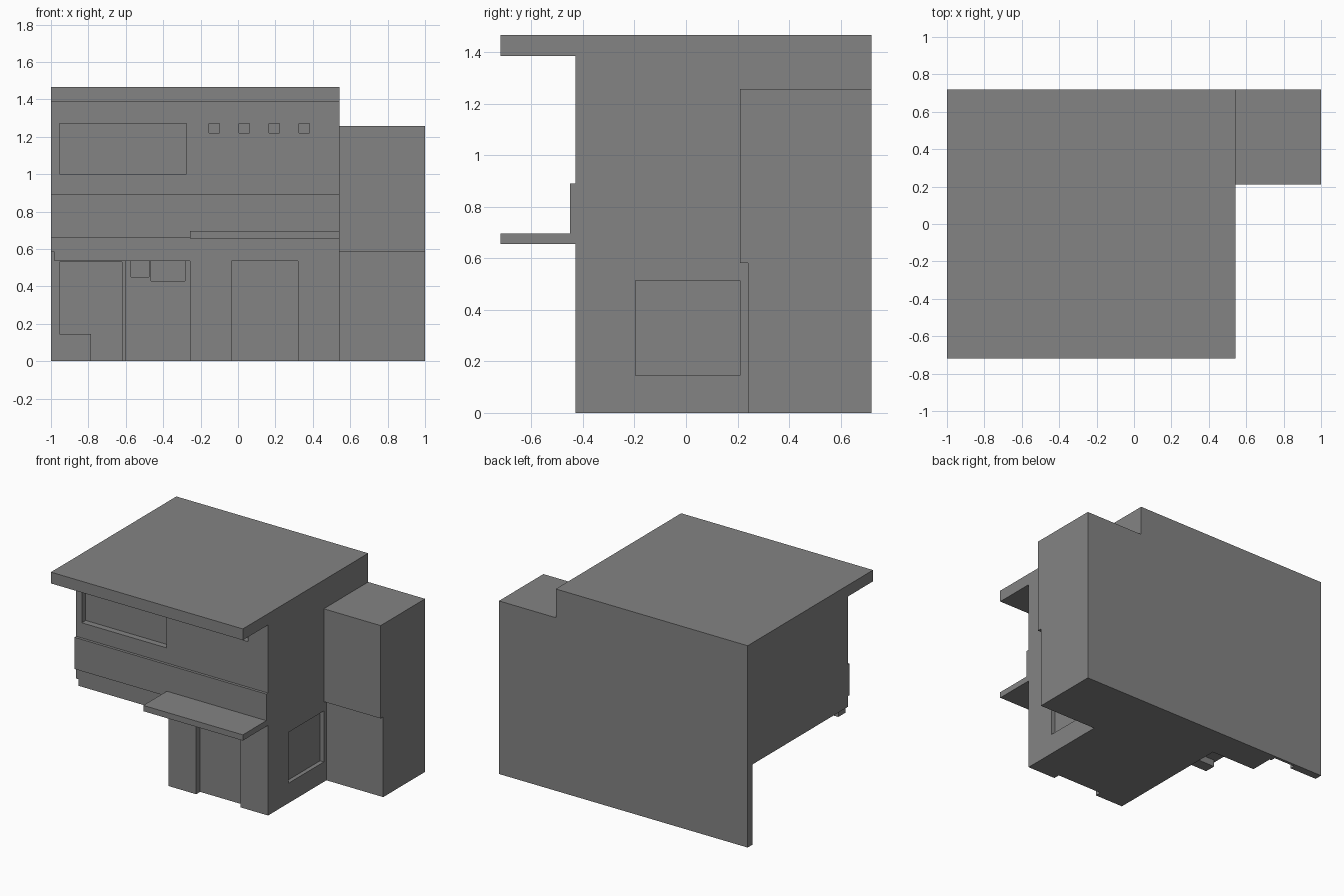
import bpy, bmesh

if "Cube" in bpy.data.objects:
    bpy.data.objects.remove(bpy.data.objects["Cube"])

# Dark grey finish shared by all parts
grey = bpy.data.materials.new("dark_grey")
grey.diffuse_color = (0.23, 0.23, 0.23, 1)
grey.use_nodes = True
grey.node_tree.nodes["Principled BSDF"].inputs["Base Color"].default_value = grey.diffuse_color


def prism(name, profile, x0, x1):
    """Extrude a (y, z) profile along x."""
    bm = bmesh.new()
    face = bm.faces.new([bm.verts.new((x0, y, z)) for y, z in profile])
    side = bmesh.ops.extrude_face_region(bm, geom=[face])["geom"]
    bmesh.ops.translate(bm, vec=(x1 - x0, 0, 0),
                        verts=[v for v in side if isinstance(v, bmesh.types.BMVert)])
    bmesh.ops.recalc_face_normals(bm, faces=bm.faces)
    mesh = bpy.data.meshes.new(name)
    bm.to_mesh(mesh)
    bm.free()
    mesh.materials.append(grey)
    obj = bpy.data.objects.new(name, mesh)
    bpy.context.collection.objects.link(obj)
    return obj


def box(name, x, y, z):
    return prism(name, [(y[0], z[0]), (y[1], z[0]), (y[1], z[1]), (y[0], z[1])], *x)


def cut(target, name, x, y, z):
    """Subtract a box from the target and discard the cutter."""
    cutter = box(name + "_cutter", x, y, z)
    cutter.hide_render = True
    mod = target.modifiers.new(name, "BOOLEAN")
    mod.operation, mod.solver, mod.object = "DIFFERENCE", "EXACT", cutter
    bpy.context.view_layer.objects.active = target
    bpy.ops.object.modifier_apply(modifier=mod.name)
    bpy.data.objects.remove(cutter)


FRONT, BACK = -0.43, 0.72
LEFT, RIGHT = -1.0, 0.543

# Main house with overhanging flat roof
house = prism("house_body", [(FRONT, 0), (BACK, 0), (BACK, 1.467), (-0.72, 1.467),
                             (-0.72, 1.385), (FRONT, 1.385)], LEFT, RIGHT)

# Open carport under the upper floor, deeper at the left
cut(house, "carport", (-1.1, -0.257), (-0.6, 0.5), (-0.1, 0.583))
cut(house, "carport_bay", (-1.1, -0.605), (0.4, 0.665), (-0.1, 0.583))

# Rear carport window and door form one L-shaped recess
cut(house, "carport_window", (-0.955, -0.62), (0.6, 0.70), (0.145, 0.53))
cut(house, "carport_door", (-0.785, -0.62), (0.6, 0.70), (-0.1, 0.2))

# Small recesses in the carport store wall
cut(house, "store_opening_small", (-0.572, -0.475), (0.45, 0.53), (0.45, 0.54))
cut(house, "store_opening_wide", (-0.465, -0.283), (0.45, 0.53), (0.43, 0.54))

# Entrance and upper floor windows
recess = (FRONT - 0.06, FRONT + 0.045)
cut(house, "entrance", (-0.035, 0.322), recess, (-0.1, 0.535))
cut(house, "upper_window", (-0.955, -0.275), recess, (1.0, 1.272))
for i in range(4):
    x = -0.128 + 0.161 * i
    cut(house, "square_window", (x - 0.028, x + 0.028), recess, (1.22, 1.272))

# Side window
cut(house, "side_window", (RIGHT - 0.03, 0.6), (-0.197, 0.21), (0.145, 0.515))

# Carport front beam, facade band and entrance canopy
box("carport_beam", (-0.98, -0.257), (FRONT, -0.35), (0.535, 0.583))
box("facade_band", (LEFT, RIGHT), (-0.45, FRONT), (0.66, 0.89))
box("entrance_canopy", (-0.257, RIGHT), (-0.72, FRONT), (0.655, 0.697))

# Side wing with slightly projecting upper storey
prism("side_wing", [(0.24, 0), (BACK, 0), (BACK, 1.258), (0.21, 1.258),
                    (0.21, 0.583), (0.24, 0.583)], RIGHT, 1.0)
